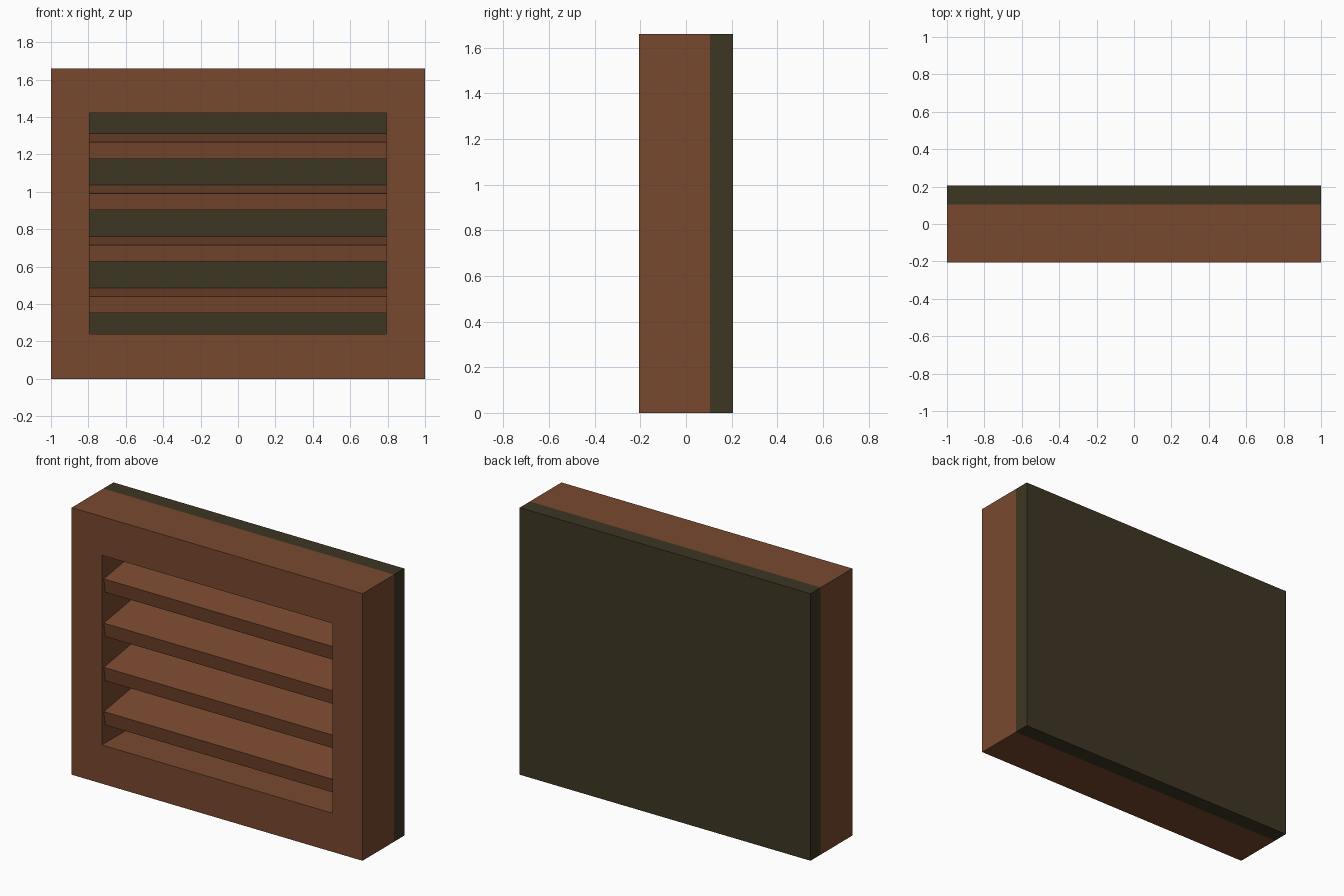
import bpy
from math import radians
from mathutils import Matrix, Vector

cube = bpy.data.objects.get("Cube")
if cube:
    bpy.data.objects.remove(cube, do_unlink=True)


def material(name, color):
    mat = bpy.data.materials.new(name)
    mat.use_nodes = True
    mat.diffuse_color = color
    bsdf = next(n for n in mat.node_tree.nodes if n.type == 'BSDF_PRINCIPLED')
    bsdf.inputs["Base Color"].default_value = color
    return mat


BROWN = material("reddish brown wood", (0.19, 0.066, 0.028, 1))
DARK = material("dark olive backing", (0.048, 0.037, 0.017, 1))


def box(name, low, high, mat):
    """Box between two opposite corners."""
    low, high = Vector(low), Vector(high)
    bpy.ops.mesh.primitive_cube_add(size=1, location=(low + high) / 2)
    obj = bpy.context.object
    obj.name = name
    obj.scale = high - low
    bpy.ops.object.transform_apply(location=False, rotation=False, scale=True)
    obj.data.materials.append(mat)
    return obj


HEIGHT, FRONT, BACK = 1.66, -0.205, 0.205
PANEL = 0.105      # front face of the backing panel
INNER = 0.793      # half width of the opening
RAIL = 0.24        # height of the top and bottom rails

# Backing panel
box("back_panel", (-1, PANEL, 0), (1, BACK, HEIGHT), DARK)

# Frame: upright stiles and horizontal rails
box("left_stile", (INNER, FRONT, 0), (1, PANEL, HEIGHT), BROWN)
box("right_stile", (-1, FRONT, 0), (-INNER, PANEL, HEIGHT), BROWN)
box("bottom_rail", (-INNER, FRONT, 0), (INNER, PANEL, RAIL), BROWN)
box("top_rail", (-INNER, FRONT, HEIGHT - RAIL), (INNER, PANEL, HEIGHT), BROWN)

# Slats, each tilted down toward the front, their backs set into the panel
TILT = radians(9)
LENGTH, THICK = 0.32, 0.09
for i in range(4):
    nose = Vector((0, -0.185, 0.44 + i * 0.275))
    slat = box(f"slat_{i + 1}", (-INNER, -LENGTH / 2, -THICK / 2),
               (INNER, LENGTH / 2, THICK / 2), BROWN)
    offset = Matrix.Rotation(TILT, 3, 'X') @ Vector((0, LENGTH / 2, -THICK / 2))
    slat.location = nose + offset
    slat.rotation_euler.x = TILT
